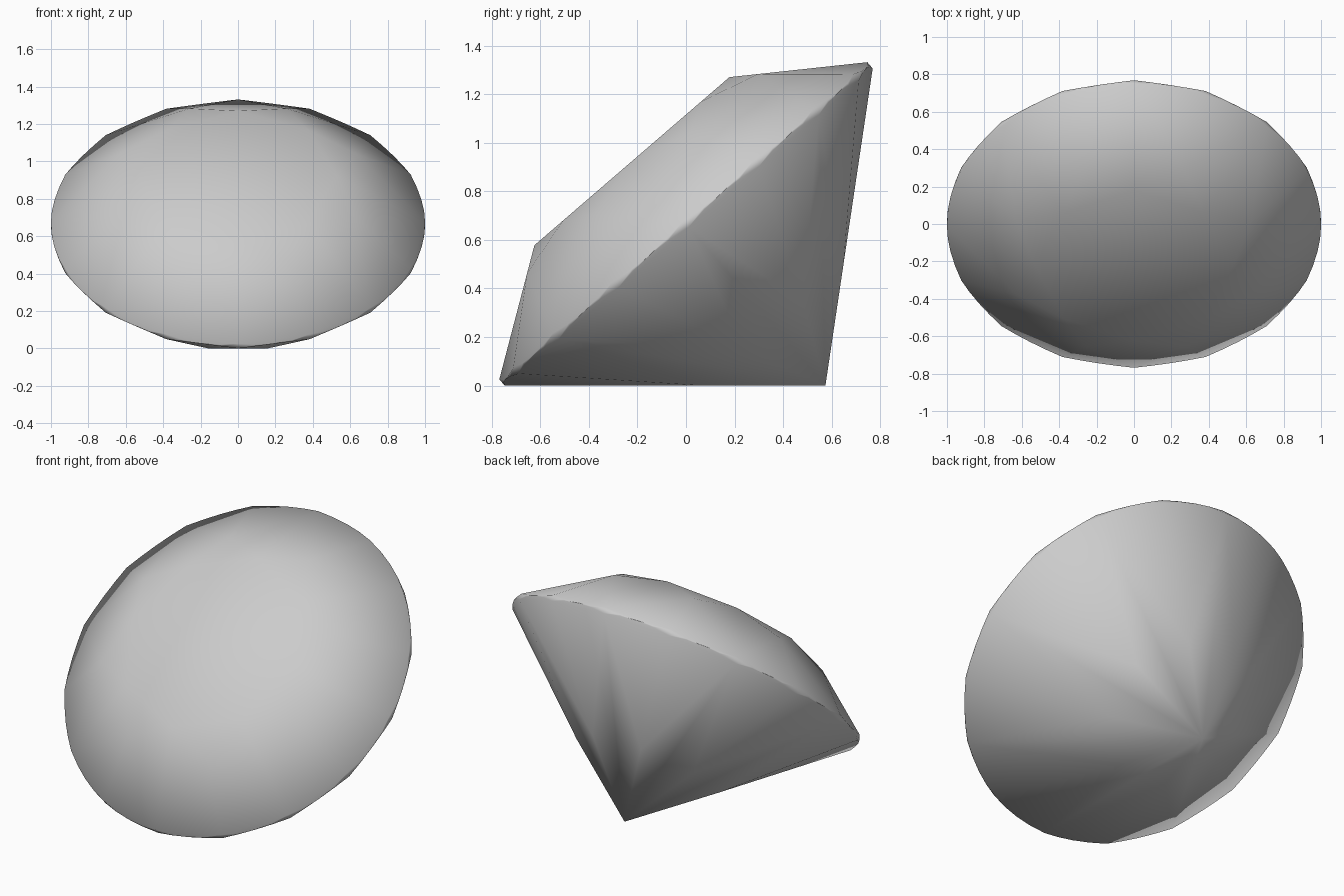
import bpy, bmesh
from math import pi, cos, sin, atan
from mathutils import Matrix, Vector

if "Cube" in bpy.data.objects:
    bpy.data.objects.remove(bpy.data.objects["Cube"])

# Proportions of a round brilliant cut (girdle radius 1)
CROWN, PAV, GIRDLE = 0.324, 0.862, 0.034
TABLE_R, STAR_R, LOWER_R = 0.53, 0.68, 0.41
STEP, SUB = pi / 8, 4          # 16 girdle arcs, each split in 4
C = cos(STEP)
C2 = cos(STEP / 2)

top, bottom = GIRDLE / 2, -GIRDLE / 2
star_h = CROWN * (1 - (STAR_R * C - TABLE_R) / (1 - TABLE_R))   # keeps the kites flat
lower_h = PAV * (1 - LOWER_R * C)
crown_slope = star_h / (C2 - STAR_R * C2)
pav_slope = lower_h / (C2 - LOWER_R * C2)

bm = bmesh.new()


def vert(r, a, z):
    return bm.verts.new((r * sin(a), -r * cos(a), z))


# Rings of corner points
table = [vert(TABLE_R, 2 * i * STEP, top + CROWN) for i in range(8)]
stars = [vert(STAR_R, (2 * i + 1) * STEP, top + star_h) for i in range(8)]
lowers = [vert(LOWER_R, (2 * i + 1) * STEP, bottom - lower_h) for i in range(8)]
culet = bm.verts.new((0, 0, bottom - PAV))

# Scalloped girdle: facet planes cut the round rim
N = 16 * SUB
up, low = [], []
for k in range(N):
    a = k * STEP / SUB
    dip = cos((k % SUB) * STEP / SUB - STEP / 2) - C2
    zu = top - crown_slope * dip
    zl = bottom + pav_slope * dip
    if zu - zl < 0.001:
        zu, zl = (zu + zl) / 2 + 0.0005, (zu + zl) / 2 - 0.0005
    up.append(vert(1, a, zu))
    low.append(vert(1, a, zl))

for k in range(N):
    j = (k + 1) % N
    bm.faces.new((low[k], low[j], up[j], up[k]))

# Crown and pavilion facets
bm.faces.new(table)
for i in range(8):
    n = (i + 1) % 8
    tip = 2 * i * SUB
    bm.faces.new((table[i], stars[i], table[n]))
    bm.faces.new((table[i], stars[i - 1], up[tip], stars[i]))
    bm.faces.new((culet, lowers[i], low[tip], lowers[i - 1]))
    for h in range(2):
        arc = [(tip + h * SUB + s) % N for s in range(SUB + 1)]
        bm.faces.new([stars[i]] + [up[k] for k in arc])
        bm.faces.new([lowers[i]] + [low[k] for k in reversed(arc)])
bmesh.ops.recalc_face_normals(bm, faces=bm.faces)

# Lay the gem on one pavilion facet and centre it
bm.transform(Matrix.Rotation(atan(PAV), 4, 'X'))
ys = [v.co.y for v in bm.verts]
zs = [v.co.z for v in bm.verts]
bm.transform(Matrix.Translation(Vector((0, -(min(ys) + max(ys)) / 2, -min(zs)))))

for f in bm.faces:
    f.smooth = True
mesh = bpy.data.meshes.new("gem")
bm.to_mesh(mesh)
bm.free()
gem = bpy.data.objects.new("gem", mesh)
bpy.context.collection.objects.link(gem)
